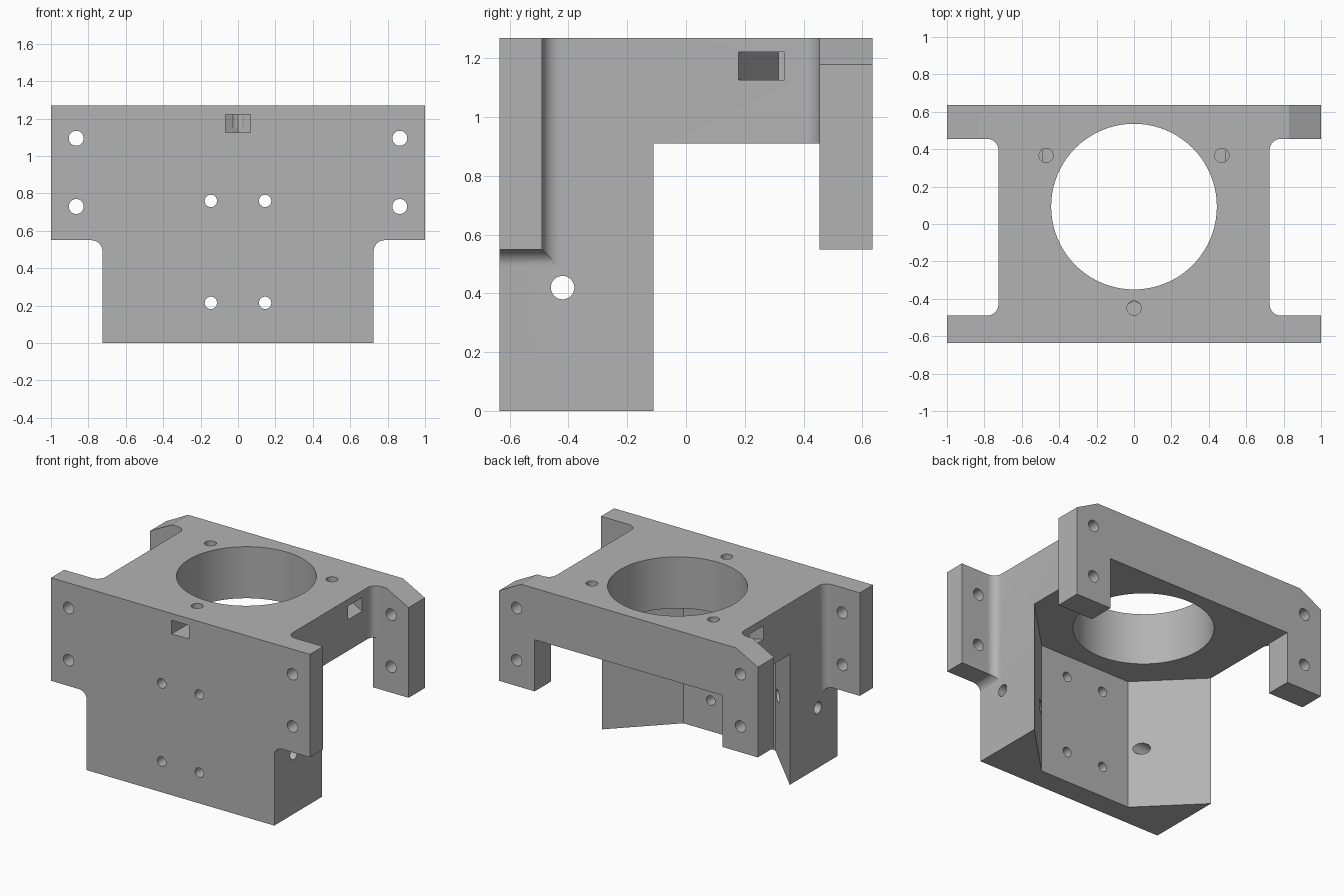
import bpy
import bmesh
from math import cos, sin, radians, pi
from mathutils import Vector

cube = bpy.data.objects.get("Cube")
if cube:
    bpy.data.objects.remove(cube, do_unlink=True)

HEIGHT, DEPTH, BODY, FILLET = 1.27, 0.635, 0.725, 0.06

gray = bpy.data.materials.new("plain gray")
gray.use_nodes = True
color = (0.45, 0.45, 0.45, 1)
gray.diffuse_color = color
gray.node_tree.nodes["Principled BSDF"].inputs["Base Color"].default_value = color


def prism(name, points, axis, low, high):
    """Extrude a closed 2D outline along an axis."""
    place = {"x": lambda a, b, h: (h, a, b),
             "y": lambda a, b, h: (a, h, b),
             "z": lambda a, b, h: (a, b, h)}[axis]
    bm = bmesh.new()
    base = bm.faces.new([bm.verts.new(place(a, b, low)) for a, b in points])
    grown = bmesh.ops.extrude_face_region(bm, geom=[base])
    shift = Vector(place(0, 0, high - low))
    bmesh.ops.translate(bm, vec=shift, verts=[
        g for g in grown["geom"] if isinstance(g, bmesh.types.BMVert)])
    bmesh.ops.recalc_face_normals(bm, faces=bm.faces)
    mesh = bpy.data.meshes.new(name)
    bm.to_mesh(mesh)
    bm.free()
    mesh.materials.append(gray)
    obj = bpy.data.objects.new(name, mesh)
    bpy.context.collection.objects.link(obj)
    return obj


def arc(cx, cy, r, start, end, steps=10):
    angles = [radians(start + (end - start) * i / steps) for i in range(steps + 1)]
    return [(cx + r * cos(a), cy + r * sin(a)) for a in angles]


def circle(cx, cy, r, n=32):
    return [(cx + r * cos(2 * pi * i / n), cy + r * sin(2 * pi * i / n)) for i in range(n)]


def mirrored(half):
    return half + [(-a, b) for a, b in reversed(half)]


def rect(a0, b0, a1, b1):
    return [(a0, b0), (a1, b0), (a1, b1), (a0, b1)]


def carve(tool, operation="DIFFERENCE"):
    """Apply one boolean to the bracket and drop the tool."""
    tool.hide_render = True
    mod = bracket.modifiers.new(tool.name, "BOOLEAN")
    mod.operation, mod.solver, mod.object = operation, "EXACT", tool
    bpy.context.view_layer.objects.active = bracket
    bpy.ops.object.modifier_apply(modifier=mod.name)
    bpy.data.objects.remove(tool, do_unlink=True)


# Block with side bays, seen in plan
inner = BODY + FILLET
plan = [(1, -DEPTH), (1, -0.49)]
plan += arc(inner, -0.49 + FILLET, FILLET, 270, 180)
plan += arc(inner, 0.455 - FILLET, FILLET, 180, 90)
plan += [(1, 0.455), (1, DEPTH)]
bracket = prism("mounting_bracket", mirrored(plan), "z", 0, HEIGHT)

# Filleted underside of the ears
ears = [(BODY, -1)] + arc(inner, 0.55 - FILLET, FILLET, 180, 90) + [(1.2, 0.55), (1.2, 2)]
carve(prism("ear_outline", mirrored(ears), "y", -1, 1), "INTERSECT")

# Space under the top slab and rear legs
under = [(-0.11, -1), (-0.11, 0.91), (0.455, 0.91), (0.455, 0.55), (1, 0.55), (1, -1)]
carve(prism("underside", under, "x", -2, 2))
carve(prism("leg_gap", rect(-BODY, 0.3, BODY, 1), "z", -1, 0.91))

# Angled channel behind the front wall
channel = [(0.355, -0.48), (0.8, -0.035)]
carve(prism("channel", mirrored(channel), "z", -1, 0.91))

# Large round opening
carve(prism("opening", circle(0, 0.093, 0.443, 80), "z", 0.5, 2))

# Sloped top corners of the rear plate
for side in (-1, 1):
    slope = [(side * 0.83, HEIGHT), (side * 1.17, 1.09), (side * 1.17, 1.5), (side * 0.83, 1.5)]
    carve(prism("corner_slope", slope, "y", 0.3, 1))

# Screw holes through front wall, ears and rear legs
for side in (-1, 1):
    for z in (0.73, 1.095):
        carve(prism("ear_hole", circle(side * 0.865, z, 0.04), "y", -1, 1))
    for z in (0.215, 0.76):
        carve(prism("wall_hole", circle(side * 0.145, z, 0.033), "y", -1, 0))

# Cross hole through both side wedges
carve(prism("cross_hole", circle(-0.42, 0.42, 0.04), "x", -2, 2))

# Nut pockets with pointed ends, and blind screw holes above them
for ex, ey, angle, hx, hy in ((0, -0.45, -90, 0, -0.45),
                              (0.524, 0.373, -30, 0.47, 0.367),
                              (-0.524, 0.373, 210, -0.47, 0.367)):
    out = Vector((cos(radians(angle)), sin(radians(angle))))
    across = Vector((-out.y, out.x)) * 0.0675
    end = Vector((ex, ey))
    far = end + out * 0.5
    pocket = [far + across, end + across, end - out * 0.039, end - across, far - across]
    carve(prism("nut_pocket", [tuple(p) for p in pocket], "z", 1.127, 1.222))
    carve(prism("top_hole", circle(hx, hy, 0.038), "z", 1.15, 2))

# Smooth curved walls, crisp edges
bpy.ops.object.select_all(action="DESELECT")
bracket.select_set(True)
bpy.context.view_layer.objects.active = bracket
bpy.ops.object.shade_smooth_by_angle(angle=radians(25))
